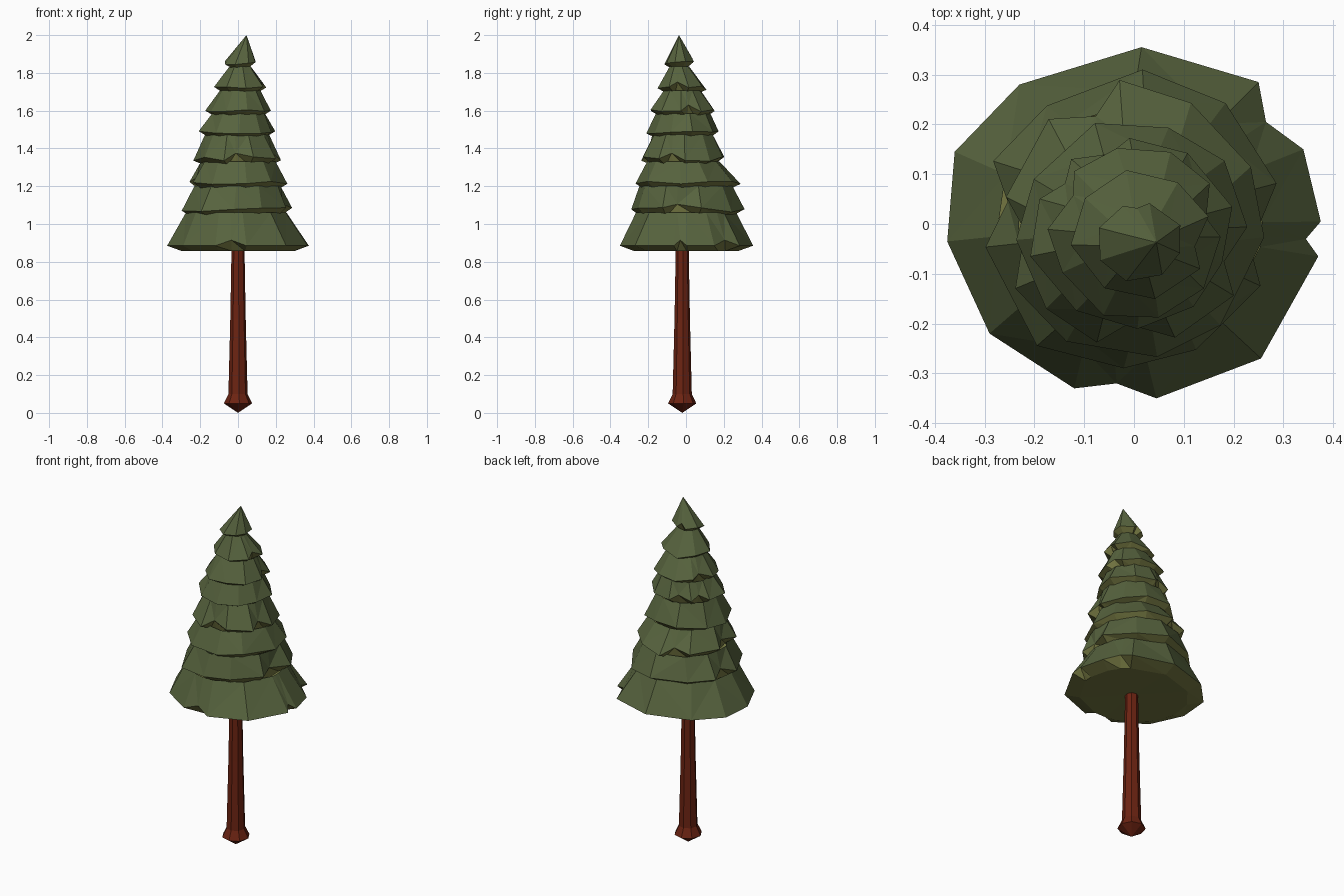
import bpy, bmesh, math, random

if "Cube" in bpy.data.objects:
    bpy.data.objects.remove(bpy.data.objects["Cube"])

random.seed(5)


def material(name, color):
    m = bpy.data.materials.new(name)
    m.diffuse_color = (*color, 1)
    m.use_nodes = True
    m.node_tree.nodes["Principled BSDF"].inputs["Base Color"].default_value = m.diffuse_color
    return m


GREEN = material("needle green", (0.095, 0.125, 0.048))
OLIVE = material("olive underside", (0.17, 0.18, 0.052))
BROWN = material("red brown bark", (0.15, 0.017, 0.006))


def finish(name, bm, mats):
    bmesh.ops.triangulate(bm, faces=[f for f in bm.faces if len(f.verts) == 4])
    me = bpy.data.meshes.new(name)
    bm.to_mesh(me)
    bm.free()
    for m in mats:
        me.materials.append(m)
    ob = bpy.data.objects.new(name, me)
    bpy.context.collection.objects.link(ob)
    return ob


def loft(bm, a, b, mat=0):
    """Bridge ring a (lower) to ring b (upper); either may be a single point."""
    n = max(len(a), len(b))
    for i in range(n):
        j = (i + 1) % n
        if len(b) == 1:
            vs = (a[i], a[j], b[0])
        elif len(a) == 1:
            vs = (a[0], b[j], b[i])
        else:
            vs = (a[i], a[j], b[j], b[i])
        bm.faces.new(vs).material_index = mat


# Trunk: tapered, flared foot, pointed underneath
bm = bmesh.new()
rings = [[bm.verts.new((0, -0.02, 0))]]
for z, r in [(0.05, 0.075), (0.1, 0.051), (0.5, 0.041), (0.9, 0.034)]:
    rings.append([bm.verts.new((r * math.cos(k * math.tau / 8 + 0.1),
                                -0.02 + r * math.sin(k * math.tau / 8 + 0.1), z))
                  for k in range(8)])
rings.append([bm.verts.new((0, -0.02, 0.9))])
for a, b in zip(rings, rings[1:]):
    loft(bm, a, b)
finish("trunk", bm, [BROWN])

# Foliage tiers: rim height, centre x, centre y, radius x, radius y
TIERS = [(0.885, 0.00, 0.00, 0.375, 0.352),
         (1.075, -0.01, 0.00, 0.295, 0.295),
         (1.215, 0.00, 0.00, 0.262, 0.275),
         (1.345, 0.00, -0.015, 0.228, 0.222),
         (1.488, -0.005, -0.015, 0.198, 0.192),
         (1.600, 0.003, -0.015, 0.172, 0.172),
         (1.722, 0.012, -0.02, 0.135, 0.128),
         (1.850, 0.012, -0.035, 0.085, 0.080)]
TIP = (0.045, -0.037, 2.0)

# Bottom rim outline, with its notches
BASE = [(0.375, 0.005), (0.34, 0.15), (0.265, 0.205), (0.25, 0.285), (0.015, 0.355),
        (-0.23, 0.28), (-0.36, 0.145), (-0.375, -0.035), (-0.29, -0.22), (-0.12, -0.33),
        (-0.035, -0.32), (0.045, -0.35), (0.255, -0.27), (0.37, -0.065), (0.345, -0.03)]
BASE_NOTCHES = (2, 10, 14)


def rim_points(t, z, cx, cy, rx, ry):
    """Rim as (angle, x, y, z): an uneven polygon with a few notches."""
    if t == 0:
        return [(math.atan2(y, x), x, y, z + (0.03 if i in BASE_NOTCHES else 0))
                for i, (x, y) in enumerate(BASE)]
    n = 10 if t < 6 else 8
    notches = random.sample(range(n), 2 if t < 6 else 1)
    pts = []
    for k in range(n):
        a = (k + 0.37 * t + random.uniform(-0.12, 0.12)) * math.tau / n
        s = random.uniform(0.97, 1.06)
        pts.append((a, cx + s * rx * math.cos(a), cy + s * ry * math.sin(a),
                    z + random.uniform(-0.012, 0.012)))
        if k in notches:
            a += 0.4 * math.tau / n
            pts.append((a, cx + 0.84 * rx * math.cos(a), cy + 0.84 * ry * math.sin(a),
                        z + 0.03))
    return pts


for t, (z, cx, cy, rx, ry) in enumerate(TIERS):
    bm = bmesh.new()
    pts = rim_points(t, z, cx, cy, rx, ry)
    rim = [bm.verts.new(p[1:]) for p in pts]
    # Underside slopes down and inwards; the lowest tier is closed round the trunk
    drop, inset = (0.028, 0.075) if t == 0 else (0.035, 0.055)
    under = [bm.verts.new((cx + (rx - inset) * math.cos(p[0]),
                           cy + (ry - inset) * math.sin(p[0]), z - drop)) for p in pts]
    loft(bm, under, rim, 1)
    if t == 0:
        loft(bm, [bm.verts.new((0, 0, z - 0.022))], under, 1)
    # Sloping top, tucked beneath the next tier
    if t + 1 < len(TIERS):
        nz, nx, ny, nrx, nry = TIERS[t + 1]
        top = [bm.verts.new((nx + (nrx - 0.028) * math.cos(p[0]),
                             ny + (nry - 0.028) * math.sin(p[0]), nz - 0.015)) for p in pts]
    else:
        top = [bm.verts.new(TIP)]
    loft(bm, rim, top, 0)
    finish(f"foliage_tier_{t + 1}", bm, [GREEN, OLIVE])
